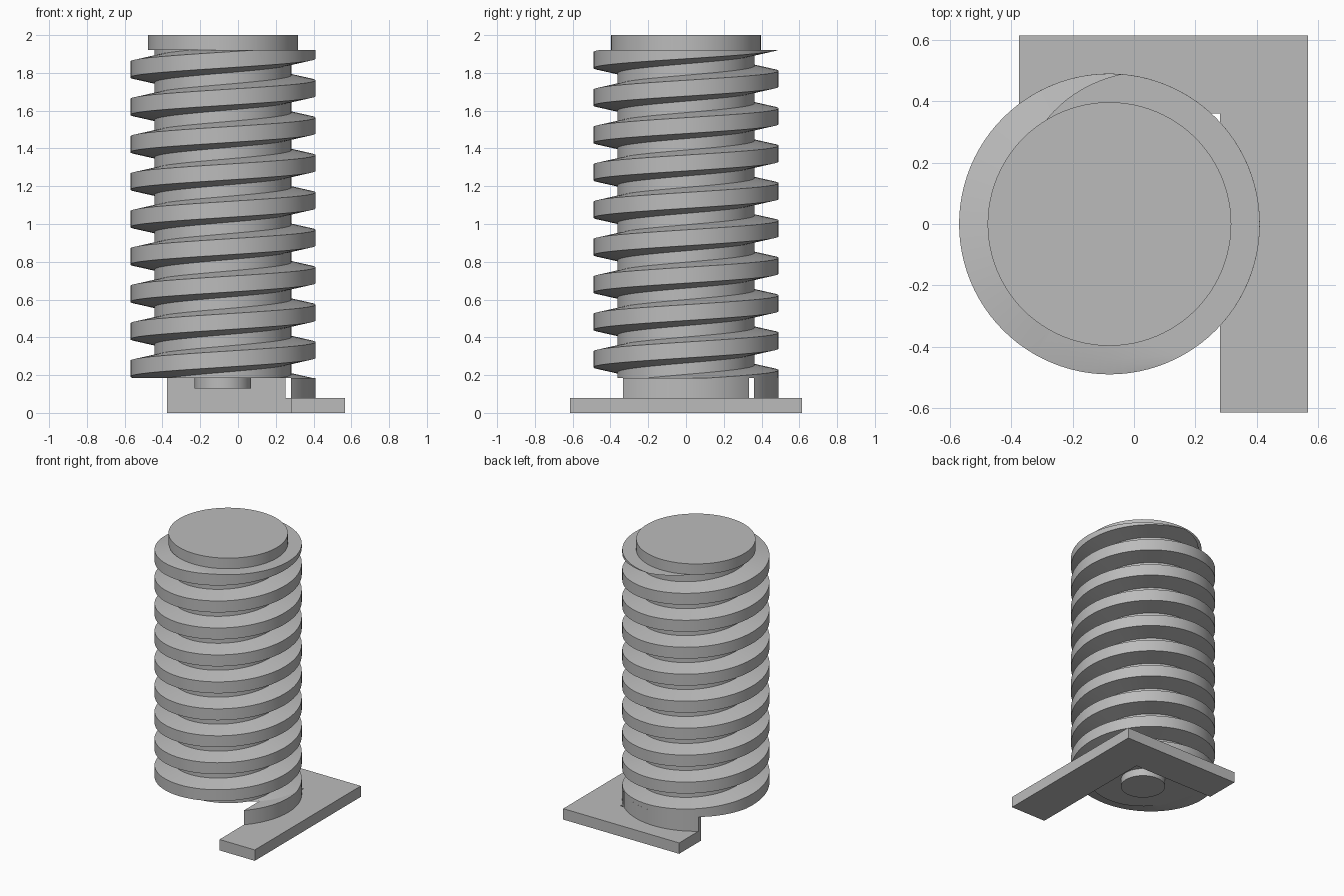
import bpy, bmesh, math
from mathutils import Vector

if "Cube" in bpy.data.objects:
    bpy.data.objects.remove(bpy.data.objects["Cube"], do_unlink=True)

grey = bpy.data.materials.new("plain grey")
grey.use_nodes = True
GREY = (0.5, 0.5, 0.5, 1)
grey.diffuse_color = GREY
grey.node_tree.nodes["Principled BSDF"].inputs["Base Color"].default_value = GREY

AXIS_X = -0.08                       # screw axis
OUTER, CORE, CAP, BOSS = 0.49, 0.363, 0.397, 0.15
PITCH, START = 0.198, 0.234          # thread height when pointing to -x
Z_PLATE, Z_LOW, Z_HIGH = 0.08, 0.185, 1.922
IN_X, IN_Y = 0.28, 0.36              # inner corner of the L plate
LEFT, RIGHT, DEPTH = -0.375, 0.567, 0.615


def finish(name, bm):
    bmesh.ops.recalc_face_normals(bm, faces=bm.faces[:])
    mesh = bpy.data.meshes.new(name)
    bm.to_mesh(mesh)
    bm.free()
    mesh.materials.append(grey)
    ob = bpy.data.objects.new(name, mesh)
    bpy.context.collection.objects.link(ob)
    bpy.ops.object.select_all(action='DESELECT')
    ob.select_set(True)
    bpy.context.view_layer.objects.active = ob
    bpy.ops.object.shade_smooth_by_angle(angle=math.radians(30))
    return ob


def prism(name, outline, z0, z1):
    bm = bmesh.new()
    face = bm.faces.new([bm.verts.new((x, y, z0)) for x, y in outline])
    top = bmesh.ops.extrude_face_region(bm, geom=[face], use_keep_orig=True)
    verts = [v for v in top["geom"] if isinstance(v, bmesh.types.BMVert)]
    bmesh.ops.translate(bm, verts=verts, vec=(0, 0, z1 - z0))
    return finish(name, bm)


def arc(radius, a0, a1, n):
    angles = [a0 + (a1 - a0) * i / n for i in range(n + 1)]
    return [(AXIS_X + radius * math.cos(a), radius * math.sin(a)) for a in angles]


def disc(name, radius, z0, z1):
    return prism(name, arc(radius, 0, 2 * math.pi, 96)[:-1], z0, z1)


# Right-handed thread: trapezoid swept up a helix, then trimmed flat at both ends
def thread():
    bm = bmesh.new()
    profile = [(CORE - 0.01, -0.071), (OUTER, -0.042), (OUTER, 0.042), (CORE - 0.01, 0.071)]
    steps = 96
    first = math.floor((Z_LOW - 0.2 - START) / PITCH * steps)
    last = math.ceil((Z_HIGH + 0.2 - START) / PITCH * steps)
    previous = None
    for i in range(first, last + 1):
        turn = i / steps
        a = math.pi + 2 * math.pi * turn
        ring = [bm.verts.new((AXIS_X + r * math.cos(a), r * math.sin(a),
                              START + PITCH * turn + dz)) for r, dz in profile]
        if previous:
            for k in range(len(ring)):
                j = (k + 1) % len(ring)
                bm.faces.new((previous[k], previous[j], ring[j], ring[k]))
        previous = ring
    for z, normal in ((Z_HIGH, 1), (Z_LOW, -1)):
        cut = bmesh.ops.bisect_plane(
            bm, geom=bm.verts[:] + bm.edges[:] + bm.faces[:], dist=1e-6,
            plane_co=Vector((0, 0, z)), plane_no=Vector((0, 0, normal)), clear_outer=True)
        rim = [e for e in cut["geom_cut"] if isinstance(e, bmesh.types.BMEdge)]
        bmesh.ops.edgeloop_fill(bm, edges=rim)
    return finish("screw_thread", bm)


# Screw
thread()
disc("screw_core", CORE, Z_LOW, Z_HIGH)
disc("top_cap", CAP, Z_HIGH, 2.0)
disc("bottom_boss", BOSS, 0.13, Z_LOW)

# L-shaped base plate
prism("base_plate", [(IN_X, -DEPTH), (RIGHT, -DEPTH), (RIGHT, DEPTH), (LEFT, DEPTH),
                     (LEFT, IN_Y), (IN_X, IN_Y)], 0, Z_PLATE)

# Curved supports between plate and screw
half = math.acos((IN_X - AXIS_X) / OUTER)
prism("side_support", arc(OUTER, -half, half, 32), Z_PLATE, Z_LOW)
back_start = math.asin(IN_Y / OUTER)
back_end = math.acos((LEFT - AXIS_X) / OUTER)
prism("back_support", arc(OUTER, back_start, back_end, 32) + [(LEFT, IN_Y)], Z_PLATE, Z_LOW)
